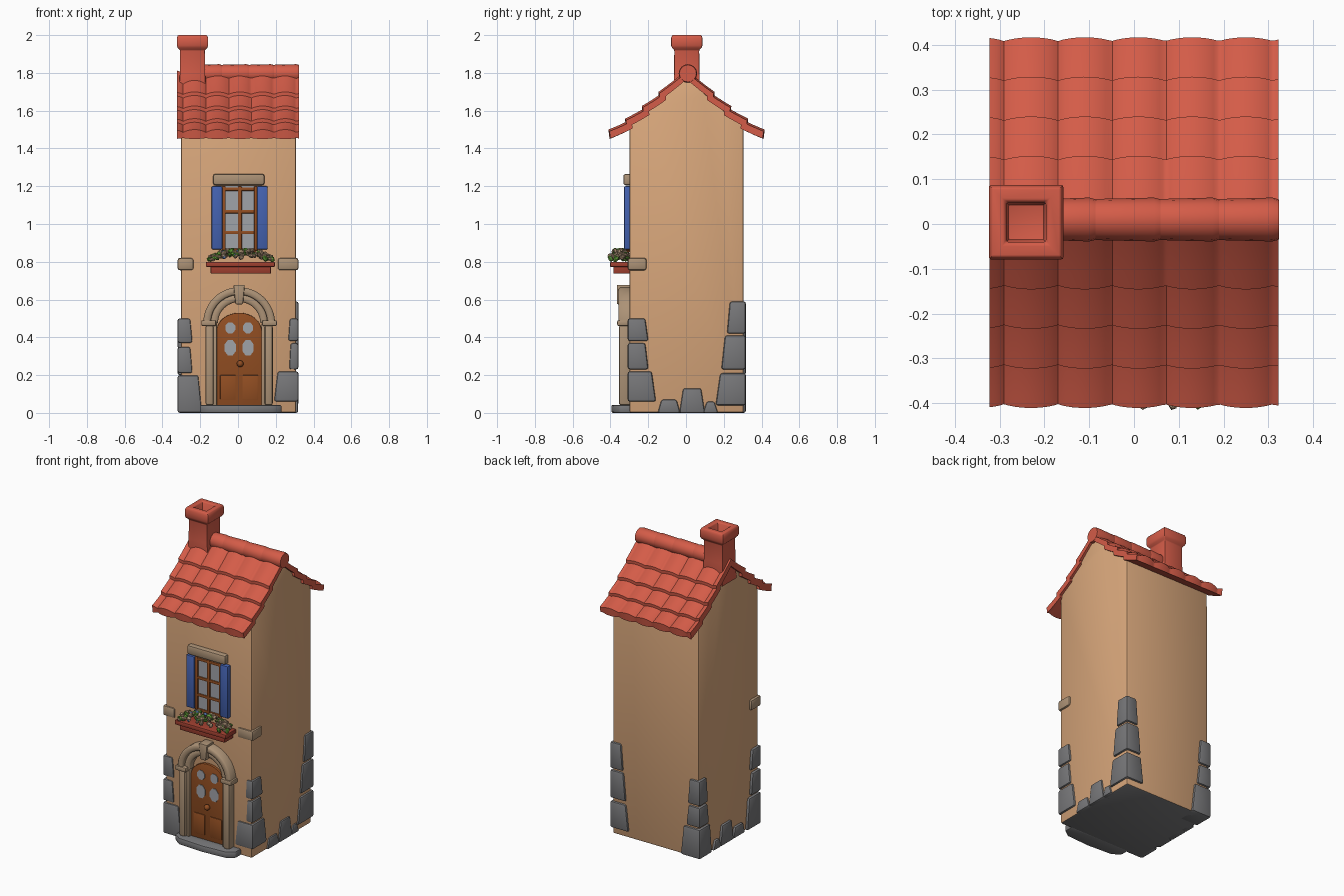
import bpy, bmesh, math, random
from mathutils import Vector, Matrix

if "Cube" in bpy.data.objects:
    bpy.data.objects.remove(bpy.data.objects["Cube"])

random.seed(4)


def mat(name, r, g, b):
    m = bpy.data.materials.new(name)
    lin = [((c / 255 + 0.055) / 1.055) ** 2.4 for c in (r, g, b)]
    m.diffuse_color = (*lin, 1)
    m.use_nodes = True
    m.node_tree.nodes["Principled BSDF"].inputs["Base Color"].default_value = m.diffuse_color
    return m


WALL = mat("plaster", 218, 168, 124)
ROOF = mat("terracotta", 212, 92, 72)
STONE = mat("grey_stone", 120, 120, 122)
TRIM = mat("tan_stone", 172, 146, 118)
BLUE = mat("shutter_blue", 68, 98, 176)
WOOD = mat("brown_wood", 146, 78, 34)
GLASS = mat("pale_glass", 160, 163, 168)
LEAF = mat("leaf_green", 98, 158, 56)
CLAY = mat("planter_red", 160, 64, 48)
PETAL = mat("petal_blue", 104, 140, 205)


def finish(name, bm, *mats, bevel=0.0, angle=35):
    bmesh.ops.recalc_face_normals(bm, faces=bm.faces)
    if bevel:
        sharp = [e for e in bm.edges if e.calc_face_angle(0) > 0.6]
        bmesh.ops.bevel(bm, geom=sharp, offset=bevel, segments=2, profile=0.5, affect='EDGES')
    me = bpy.data.meshes.new(name)
    bm.to_mesh(me)
    bm.free()
    for m in mats:
        me.materials.append(m)
    me.shade_smooth()
    me.set_sharp_from_angle(angle=math.radians(angle))
    ob = bpy.data.objects.new(name, me)
    bpy.context.collection.objects.link(ob)
    return ob


def loft(name, rings, m, bevel=0.0, angle=35):
    """Skin a list of closed rings and cap both ends."""
    bm = bmesh.new()
    vs = [[bm.verts.new(p) for p in r] for r in rings]
    n = len(vs[0])
    for a, b in zip(vs, vs[1:]):
        for i in range(n):
            bm.faces.new((a[i], a[(i + 1) % n], b[(i + 1) % n], b[i]))
    bm.faces.new(vs[0])
    bm.faces.new(vs[-1])
    return finish(name, bm, m, bevel=bevel, angle=angle)


def box(name, x, y, z, m, bevel=0.004):
    ring = lambda h: [(x[0], y[0], h), (x[1], y[0], h), (x[1], y[1], h), (x[0], y[1], h)]
    return loft(name, [ring(z[0]), ring(z[1])], m, bevel)


def plate(name, pts, y0, y1, m, bevel=0.0):
    """Extrude an x-z outline along y."""
    return loft(name, [[(p[0], y, p[1]) for p in pts] for y in (y0, y1)], m, bevel)


def roof_z(y):
    return 1.82 - 1.05 * abs(y) + 0.53 * y * y


# House body with gables; the underside is stone
ys = [0.305, 0.2, 0.1, 0, -0.1, -0.2, -0.3]
prof = [(-0.3, 0), (0.305, 0)] + [(y, roof_z(y) - 0.03) for y in ys]
body = loft("house_body", [[(x, y, z) for y, z in prof] for x in (-0.303, 0.308)], WALL, 0.012)
body.data.materials.append(STONE)
for p in body.data.polygons:
    if p.normal.z < -0.5:
        p.material_index = 1

# Roof: overlapping rows of barrel tiles on both slopes
for side, label in ((-1, "front"), (1, "back")):
    for r, (low, up) in enumerate(((0.405, 0.29), (0.317, 0.2), (0.228, 0.11), (0.14, 0.0))):
        rings = []
        for i in range(81):
            x = -0.323 + 0.646 * i / 80
            s = abs(math.sin(math.pi * (x + 0.17) / 0.12)) ** 0.7
            top, under = [], []
            for k in range(5):
                t = k / 4
                y = low - t * (low - up) + 0.009 * s * (1 - t)
                z = roof_z(y) + 0.016 * (1 - t) - 0.012 * t
                top.append((x, side * y + 0.003, z + 0.022 * (s - 0.65)))
                under.append((x, side * y * 0.985 + 0.003, z - 0.042))
            rings.append(top + under[::-1])
        loft(f"{label}_tile_row_{r + 1}", rings, ROOF, angle=40)

# Ridge caps
for i, (a, b) in enumerate(((-0.2, -0.085), (-0.095, 0.06), (0.05, 0.19), (0.18, 0.324))):
    def cap(x, rad):
        return [(x, 0.01 + rad * math.cos(t * math.tau / 16), 1.797 + rad * math.sin(t * math.tau / 16))
                for t in range(16)]
    loft(f"ridge_cap_{i + 1}", [cap(a, 0.042), cap(a + 0.012, 0.046), cap(b - 0.015, 0.049), cap(b, 0.045)], ROOF)

# Chimney with rounded rim and hollow top
shape = ((.072, 1.66), (.067, 1.8), (.066, 1.92), (.078, 1.932), (.083, 1.945), (.083, 1.985),
         (.077, 2.0), (.05, 2.0), (.044, 1.992), (.04, 1.93))
loft("chimney", [[(-0.241 + sx * h, 0.004 + sy * h, z) for sx, sy in ((-1, -1), (1, -1), (1, 1), (-1, 1))]
                 for h, z in shape], ROOF, 0.004)


# Corner stones: each block wraps a corner and narrows upward
def corner_stone(name, sx, sy, z0, z1, wx, wy, m=STONE, taper=0.85):
    ox, oy = sx * 0.32, sy * 0.313 + 0.004
    def ring(z, k):
        return [(ox, oy, z), (ox - sx * wx * k, oy, z), (ox - sx * wx * k, oy - sy * wy * k, z), (ox, oy - sy * wy * k, z)]
    loft(name, [ring(z0, 1), ring(z1, taper)], m, 0.012)


corners = {
    "front_left": (-1, -1, ((0, .2, .13, .14), (.21, .35, .08, .1), (.37, .5, .08, .1))),
    "front_right": (1, -1, ((.06, .22, .13, .15), (.23, .37, .05, .11), (.38, .5, .055, .11))),
    "back_left": (-1, 1, ((0, .19, .14, .13), (.2, .33, .1, .1), (.34, .5, .09, .09))),
    "back_right": (1, 1, ((.04, .21, .13, .16), (.23, .41, .11, .13), (.42, .59, .09, .1))),
}
for label, (sx, sy, blocks) in corners.items():
    for i, b in enumerate(blocks):
        corner_stone(f"{label}_corner_stone_{i + 1}", sx, sy, *b)
for sx, w, label in ((-1, .085, "left"), (1, .11, "right")):
    corner_stone(f"{label}_ledge_stone", sx, -1, .755, .82, w, .1, TRIM, 1)
    # Low stones along the side walls
    for i, (a, b, h) in enumerate(((-.15, -.03, .07), (-.035, .1, .13), (.09, .17, .06))):
        x0, x1 = sorted((sx * 0.27, sx * 0.318))
        def base(z, k):
            return [(x0, a + k, z), (x1, a + k, z), (x1, b - k, z), (x0, b - k, z)]
        loft(f"{label}_base_stone_{i + 1}", [base(0, 0), base(h, .02)], STONE, 0.01)

# Door step
loft("door_step", [[(x, y, z) for x, y in ((-.2, -.29), (-.2, -.35), (-.15, -.385), (.02, -.395),
                                           (.18, -.385), (.23, -.35), (.23, -.29))] for z in (0, .042)], STONE, 0.008)

# Doorway surround
CX, SP = 0.006, 0.475


def arch(name, r0, r1, y0, y1, m):
    rings = []
    for i in range(25):
        a = math.pi * i / 24
        c, s = math.cos(a), math.sin(a)
        rings.append([(CX + r * c, y, SP + r * s) for r, y in
                      ((r0, y1), (r0, y0 + .008), (r0 + .008, y0), (r1 - .008, y0), (r1, y0 + .008), (r1, y1))])
    loft(name, rings, m, angle=50)


arch("outer_arch", .15, .19, -.358, -.29, TRIM)
arch("inner_arch", .112, .152, -.34, -.29, TRIM)
plate("keystone", [(CX - .02, .575), (CX + .02, .575), (CX + .03, .678), (CX - .03, .678)], -.366, -.29, TRIM, .006)
for s, label in ((-1, "left"), (1, "right")):
    def span(a, b):
        return sorted((CX + s * a, CX + s * b))
    box(f"{label}_door_column", span(.135, .178), (-.355, -.29), (.04, .465), TRIM, .012)
    box(f"{label}_door_jamb", span(.118, .14), (-.335, -.29), (.04, .475), TRIM)
    box(f"{label}_capital", span(.122, .2), (-.364, -.29), (.46, .49), TRIM, .007)

# Door with four panes and a knob
door = [(CX - .12, .04), (CX + .12, .04)]
for i in range(17):
    a = math.pi * i / 16
    door.append((CX + .12 * math.cos(a), .43 + .1 * math.sin(a)))
plate("door", door, -.316, -.29, WOOD, .003)
for s in (-1, 1):
    for z, h, w in ((.45, .03, .027), (.345, .042, .031)):
        pts = [(CX + s * .047 + w * f * math.cos(k * math.tau / 8 + math.pi / 8),
                z + h * f * math.sin(k * math.tau / 8 + math.pi / 8)) for k in range(8) for f in (1.06,)]
        plate("door_pane", pts, -.319, -.312, GLASS)
    box("door_panel", sorted((CX + s * .018, CX + s * .1)), (-.32, -.31), (.07, .2), WOOD, .003)
bm = bmesh.new()
bmesh.ops.create_uvsphere(bm, u_segments=12, v_segments=8, radius=.018,
                          matrix=Matrix.Translation((CX + .005, -.33, .26)))
finish("door_knob", bm, WOOD)

# Window, shutters and lintel
box("window_glass", (-.08, .1), (-.306, -.29), (.86, 1.2), GLASS, 0)
for x0, x1 in ((-.085, -.065), (.0, .02), (.085, .105)):
    box("window_upright", (x0, x1), (-.316, -.29), (.86, 1.2), WOOD)
for z in (.86, .955, 1.065, 1.185):
    box("window_crossbar", (-.08, .1), (-.314, -.29), (z - .009, z + .009), WOOD)
for x0, x1, label in ((-.14, -.083, "left"), (.1, .157, "right")):
    box(f"{label}_shutter", (x0, x1), (-.328, -.29), (.865, 1.2), BLUE, .007)
box("window_lintel", (-.132, .14), (-.332, -.28), (1.205, 1.265), TRIM, .012)

# Flower box
box("planter", (-.145, .175), (-.385, -.29), (.737, .785), CLAY, .006)
box("planter_rim", (-.17, .195), (-.402, -.29), (.772, .8), CLAY, .006)


# Plants: clusters of small squashed blobs heaped over the box
def plants(name, m, count, x0, x1, size):
    bm = bmesh.new()
    for _ in range(count):
        x = random.uniform(x0, x1)
        y = random.uniform(-.4, -.31)
        top = .07 * (1 - ((x - .015) / .2) ** 2) * (1 - ((y + .345) / .085) ** 2)
        turn = Matrix.Rotation(random.uniform(0, 6), 4, Vector((random.random(), random.random(), 1)).normalized())
        place = Matrix.Translation((x, y, .8 + top * random.uniform(.6, 1)))
        squash = Matrix.Diagonal((1, .75, .6, 1))
        bmesh.ops.create_icosphere(bm, subdivisions=1, radius=size * random.uniform(.8, 1.2),
                                   matrix=place @ turn @ squash)
    finish(name, bm, m, angle=20)


plants("tan_blooms", TRIM, 70, -.155, .185, .018)
plants("leaves", LEAF, 50, -.16, .19, .017)
plants("blue_blooms", PETAL, 8, -.08, .02, .015)
